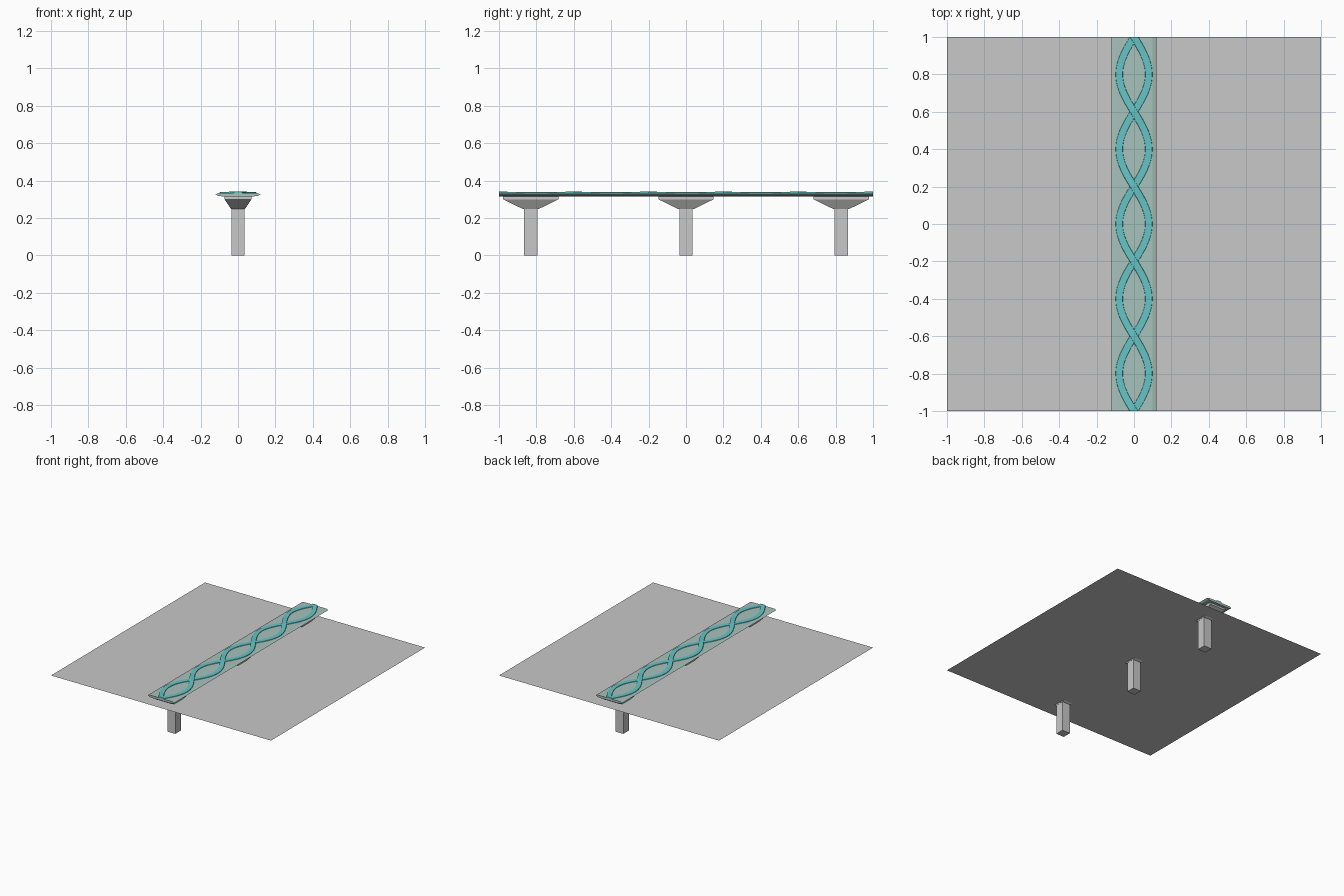
import bpy, bmesh, math

if "Cube" in bpy.data.objects:
    bpy.data.objects.remove(bpy.data.objects["Cube"])


def material(name, rgb):
    m = bpy.data.materials.new(name)
    m.diffuse_color = (*rgb, 1)
    m.use_nodes = True
    m.node_tree.nodes["Principled BSDF"].inputs["Base Color"].default_value = m.diffuse_color
    return m


GREY = material("concrete_grey", (0.58, 0.58, 0.58))
PALE = material("pale_grey_teal", (0.39, 0.54, 0.50))
TEAL = material("teal", (0.13, 0.56, 0.57))


def loft(name, rings, mat, caps=True):
    """Skin a list of equal-length closed rings, with end caps."""
    bm = bmesh.new()
    loops = [[bm.verts.new(p) for p in ring] for ring in rings]
    n = len(loops[0])
    for a, b in zip(loops, loops[1:]):
        for i in range(n):
            j = (i + 1) % n
            bm.faces.new((a[i], a[j], b[j], b[i]))
    bm.faces.new(loops[0])
    bm.faces.new(loops[-1])
    bmesh.ops.recalc_face_normals(bm, faces=bm.faces)
    me = bpy.data.meshes.new(name)
    bm.to_mesh(me)
    bm.free()
    me.materials.append(mat)
    ob = bpy.data.objects.new(name, me)
    bpy.context.collection.objects.link(ob)
    return ob


def rect(hx, hy, z, cy):
    return [(sx * hx, cy + sy * hy, z)
            for sx, sy in ((-1, -1), (1, -1), (1, 1), (-1, 1))]


# flat land sheet around the pier heads
bpy.ops.mesh.primitive_plane_add(size=2, location=(0, 0, 0.254))
sheet = bpy.context.object
sheet.name = "land_sheet"
sheet.data.materials.append(GREY)

# three square piers with flared heads
for k, y in enumerate((-0.83, 0, 0.83)):
    loft(f"pier_{k}", [rect(0.036, 0.036, z, y) for z in (0, 0.247)], GREY)
    loft(f"pier_head_{k}", [rect(0.037, 0.040, 0.247, y),
                            rect(0.072, 0.148, 0.300, y),
                            rect(0.072, 0.148, 0.318, y)], GREY)

# deck: thin slab with bevelled long edges
half = [(0.075, 0.315), (0.105, 0.318), (0.12, 0.327), (0.10, 0.334)]
profile = half + [(-x, z) for x, z in reversed(half)]
loft("deck", [[(x, y, z) for x, z in profile] for y in (-1, 1)], PALE)

# two flat ribbons weaving along the deck
AMP, K, STEPS, HALF_W = 0.079, math.pi / 0.4, 100, 0.020
for side, name in ((1, "ribbon_a"), (-1, "ribbon_b")):
    rings = []
    for i in range(STEPS + 1):
        y = -1 + 2 * i / STEPS
        x = side * AMP * math.cos(K * y)
        slope = -side * AMP * K * math.sin(K * y)
        hw = HALF_W * math.hypot(1, slope)      # constant true width
        lift = 0.004 * max(0, side * math.sin(K * y)) ** 8   # over-crossing
        z0, z1 = 0.331, 0.338 + lift
        rings.append([(x - hw, y, z0), (x + hw, y, z0),
                      (x + hw * 0.9, y, z1), (x - hw * 0.9, y, z1)])
    loft(name, rings, TEAL)
